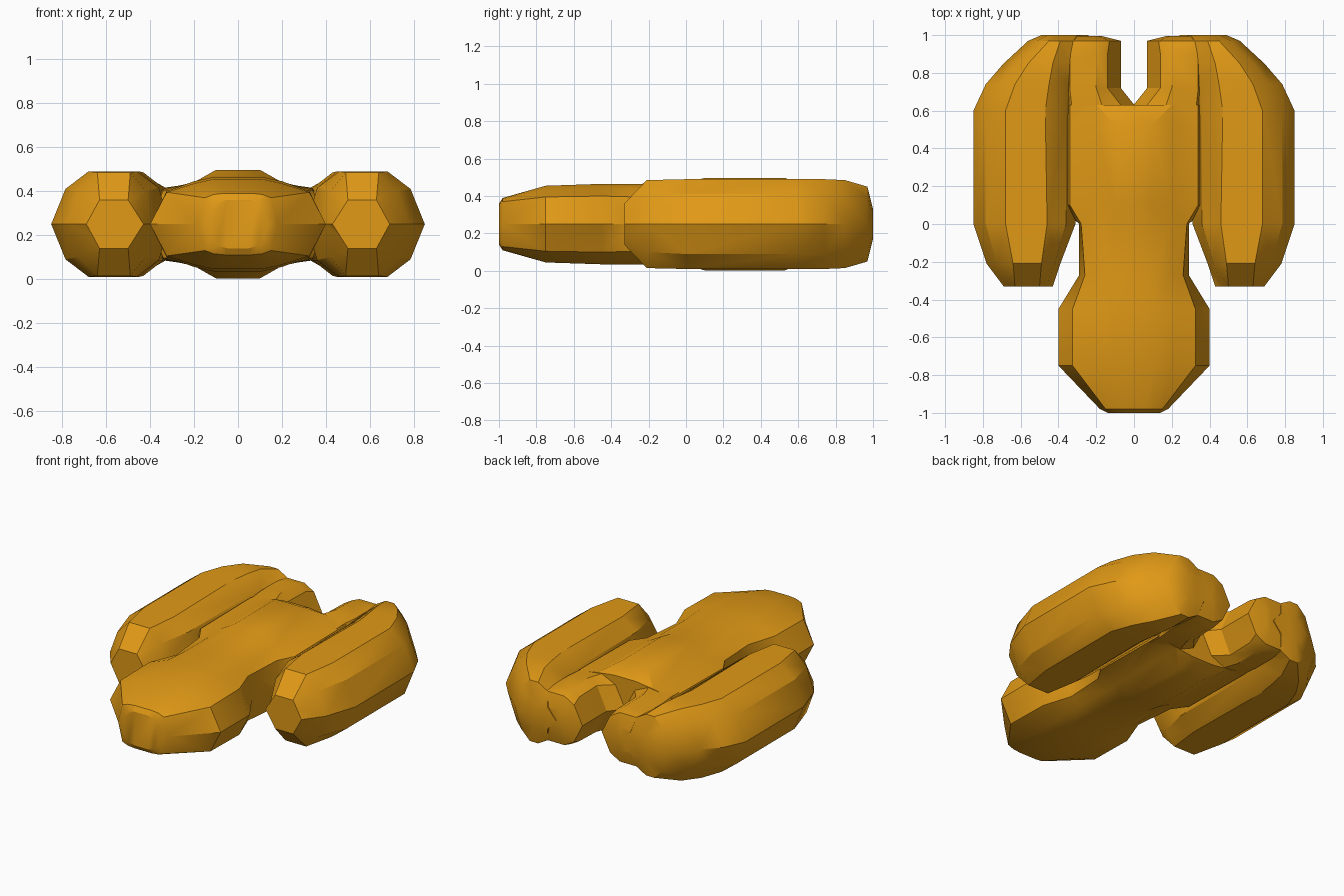
import bpy, bmesh, math

if "Cube" in bpy.data.objects:
    bpy.data.objects.remove(bpy.data.objects["Cube"])

MID = 0.25  # height of the horizontal symmetry plane

mat = bpy.data.materials.new("amber")
mat.diffuse_color = (0.75, 0.32, 0.008, 1)
mat.use_nodes = True
mat.node_tree.nodes["Principled BSDF"].inputs["Base Color"].default_value = mat.diffuse_color


def loft(name, sections, side=1):
    """Loft (y, [(x, half_height)...]) profiles, mirrored about the mid plane."""
    bm = bmesh.new()
    rings = []
    for y, pts in sections:
        outline = [(x, h) for x, h in pts] + [(x, -h) for x, h in pts[-2:0:-1]]
        rings.append([bm.verts.new((side * x, y, MID + h)) for x, h in outline])
    n = len(rings[0])
    for a, b in zip(rings, rings[1:]):
        for i in range(n):
            j = (i + 1) % n
            bm.faces.new((a[i], a[j], b[j], b[i]))
    bm.faces.new(rings[0])
    bm.faces.new(rings[-1][::-1])
    bmesh.ops.triangulate(bm, faces=bm.faces)
    bmesh.ops.recalc_face_normals(bm, faces=bm.faces)
    me = bpy.data.meshes.new(name)
    bm.to_mesh(me)
    bm.free()
    ob = bpy.data.objects.new(name, me)
    bpy.context.collection.objects.link(ob)
    me.materials.append(mat)
    return ob


def sym(mid, *pts):
    """Symmetric profile from its right half, outside to inside."""
    half = [(mid, 0), *pts]
    return [(-x, h) for x, h in half] + half[::-1]


# central body with rounded head at the front and a raised ridge
body = loft("body", [
    (-1.00, sym(.14, (.12, .06), (.09, .10), (.05, .11))),
    (-.98, sym(.18, (.15, .12), (.11, .135), (.06, .14))),
    (-.75, sym(.40, (.325, .145), (.20, .185), (.11, .205))),
    (-.45, sym(.40, (.325, .15), (.20, .195), (.11, .215))),
    (-.27, sym(.29, (.26, .145), (.19, .19), (.11, .215))),
    (.00, sym(.29, (.28, .15), (.19, .19), (.11, .22))),
    (.10, sym(.40, (.34, .155), (.20, .19), (.10, .247))),
    (.53, sym(.40, (.34, .16), (.20, .19), (.10, .247))),
    (.63, sym(.40, (.34, .16), (.20, .185), (.08, .20))),
])

# long outer lobes and the short inner lobes either side of the rear notch
outer = [
    (-.33, [(.43, 0), (.465, .055), (.50, .11), (.63, .11), (.66, .055), (.69, 0)]),
    (-.21, [(.39, 0), (.42, .15), (.49, .235), (.64, .235), (.725, .15), (.78, 0)]),
    (.00, [(.31, 0), (.36, .165), (.46, .24), (.68, .24), (.785, .16), (.85, 0)]),
    (.60, [(.28, 0), (.36, .165), (.47, .24), (.68, .24), (.785, .16), (.85, 0)]),
    (.74, [(.28, 0), (.35, .165), (.45, .24), (.63, .24), (.715, .16), (.785, 0)]),
    (.85, [(.26, 0), (.34, .165), (.43, .235), (.56, .235), (.63, .16), (.69, 0)]),
    (.97, [(.24, 0), (.32, .16), (.39, .20), (.45, .20), (.51, .14), (.56, 0)]),
    (1.00, [(.24, 0), (.30, .07), (.36, .08), (.41, .08), (.45, .06), (.49, 0)]),
]
inner = [
    (.45, [(-.01, 0), (.03, .12), (.15, .18), (.33, .16), (.40, 0)]),
    (.63, [(-.002, 0), (.07, .14), (.17, .185), (.33, .165), (.42, 0)]),
    (.72, [(.07, 0), (.14, .15), (.20, .185), (.34, .165), (.42, 0)]),
    (.90, [(.07, 0), (.14, .145), (.20, .18), (.34, .165), (.42, 0)]),
    (.97, [(.07, 0), (.13, .12), (.20, .16), (.33, .16), (.42, 0)]),
    (.995, [(.17, 0), (.19, .06), (.22, .075), (.33, .075), (.42, 0)]),
]
parts = []
for s, label in ((1, "right"), (-1, "left")):
    parts.append(loft("outer_lobe_" + label, outer, s))
    parts.append(loft("inner_lobe_" + label, inner, s))

# fuse everything into one surface
for p in parts:
    m = body.modifiers.new("fuse", 'BOOLEAN')
    m.operation = 'UNION'
    m.solver = 'EXACT'
    m.object = p
bpy.context.view_layer.update()
dg = bpy.context.evaluated_depsgraph_get()
fused = bpy.data.meshes.new_from_object(body.evaluated_get(dg))
body.modifiers.clear()
body.data = fused
for p in parts:
    bpy.data.objects.remove(p)

# soft shading with kept creases
bpy.context.view_layer.objects.active = body
body.select_set(True)
bpy.ops.object.shade_smooth_by_angle(angle=math.radians(30))
